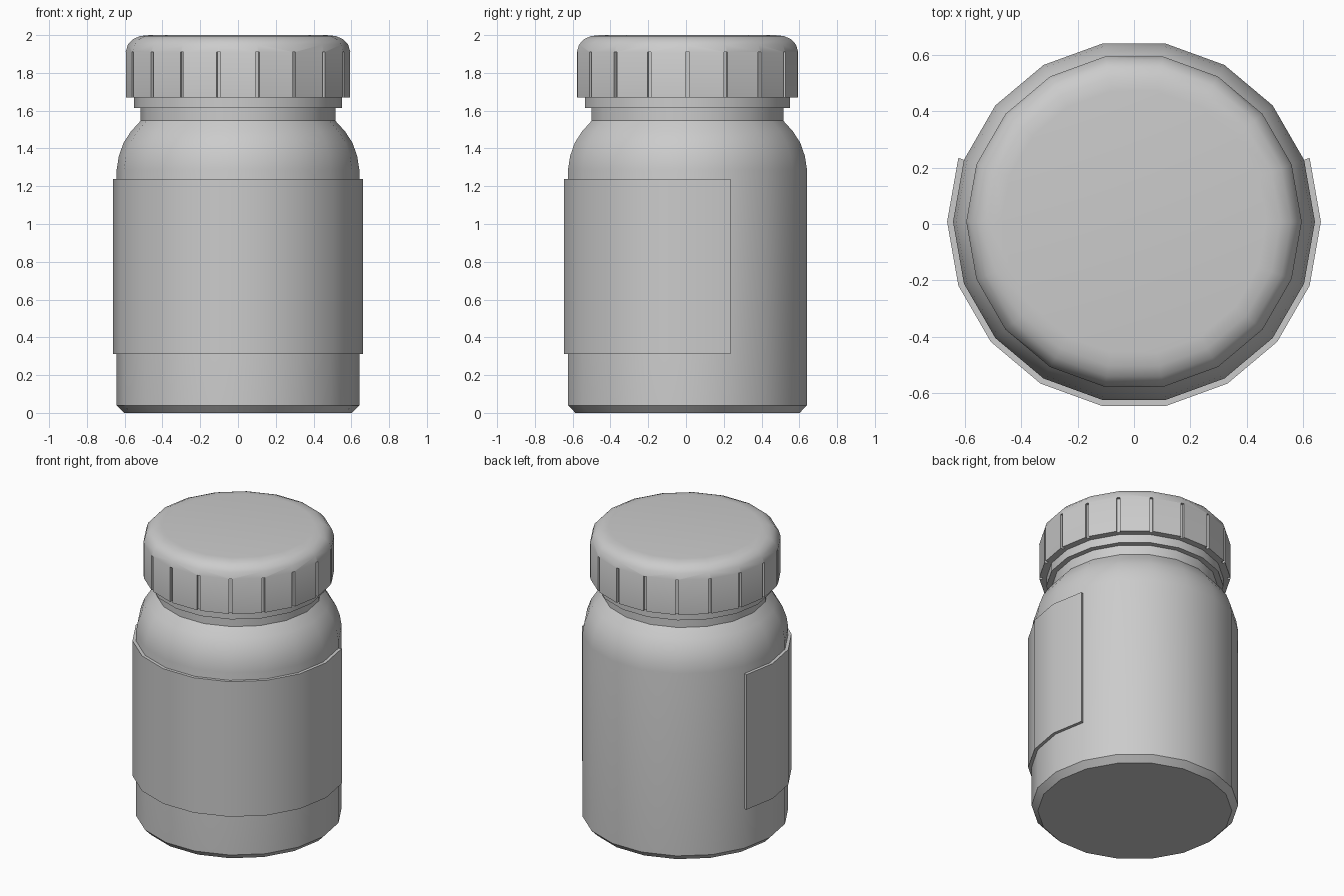
import bpy, bmesh
from math import cos, sin, radians
from mathutils import Matrix

if "Cube" in bpy.data.objects:
    bpy.data.objects.remove(bpy.data.objects["Cube"])

SIDES = 18
STEP = 360 / SIDES
CY = 0.008          # bottle axis, offset because the label sticks out in front


def finish(name, bm, smooth=True):
    bmesh.ops.recalc_face_normals(bm, faces=bm.faces)
    me = bpy.data.meshes.new(name)
    bm.to_mesh(me)
    bm.free()
    ob = bpy.data.objects.new(name, me)
    ob.location.y = CY
    bpy.context.collection.objects.link(ob)
    if smooth:
        smooth_shade(ob)
    return ob


def smooth_shade(ob):
    bpy.ops.object.select_all(action='DESELECT')
    ob.select_set(True)
    bpy.context.view_layer.objects.active = ob
    bpy.ops.object.shade_smooth_by_angle(angle=radians(32))


def ring(bm, r, z, angles):
    return [bm.verts.new((r * cos(radians(a)), r * sin(radians(a)), z)) for a in angles]


def lathe(name, profile, smooth=True):
    bm = bmesh.new()
    angles = [i * STEP for i in range(SIDES)]
    rings = [ring(bm, r, z, angles) for r, z in profile]
    for a, b in zip(rings, rings[1:]):
        for i in range(SIDES):
            j = (i + 1) % SIDES
            bm.faces.new((a[i], a[j], b[j], b[i]))
    bm.faces.new(rings[0][::-1])
    bm.faces.new(rings[-1])
    return finish(name, bm, smooth)


# Bottle with chamfered base, rounded shoulder, neck and neck ring
lathe("bottle_body", [
    (0.603, 0), (0.642, 0.04), (0.642, 1.29), (0.631, 1.36), (0.606, 1.43),
    (0.567, 1.49), (0.515, 1.547), (0.515, 1.613), (0.55, 1.613), (0.55, 1.68)])

# Screw cap with rounded top
cap = lathe("screw_cap", [
    (0.595, 1.67), (0.595, 1.91), (0.583, 1.95), (0.557, 1.978),
    (0.519, 1.995), (0.47, 2.0)], smooth=False)

# Grip grooves cut at every corner of the cap
bm = bmesh.new()
for i in range(SIDES):
    bmesh.ops.create_cube(bm, size=1, matrix=(
        Matrix.Rotation(radians(i * STEP), 4, 'Z')
        @ Matrix.Translation((0.615, 0, 1.755))
        @ Matrix.Diagonal((0.08, 0.02, 0.31, 1))))
cutter = finish("groove_cutter", bm, smooth=False)
cutter.hide_render = True
mod = cap.modifiers.new("grooves", 'BOOLEAN')
mod.operation = 'DIFFERENCE'
mod.solver = 'EXACT'
mod.object = cutter
bpy.context.view_layer.objects.active = cap
bpy.ops.object.modifier_apply(modifier=mod.name)
bpy.data.objects.remove(cutter)
smooth_shade(cap)

# Label wrapped round the front, open at the back
bm = bmesh.new()
arc = [160 + i * STEP for i in range(12)]
loops = [ring(bm, r, z, arc) for r, z in
         [(0.64, 0.312), (0.663, 0.312), (0.663, 1.238), (0.64, 1.238)]]
for k in range(4):
    a, b = loops[k], loops[(k + 1) % 4]
    for i in range(len(arc) - 1):
        bm.faces.new((a[i], a[i + 1], b[i + 1], b[i]))
for end in (0, -1):
    bm.faces.new([loop[end] for loop in loops])
finish("label", bm)
